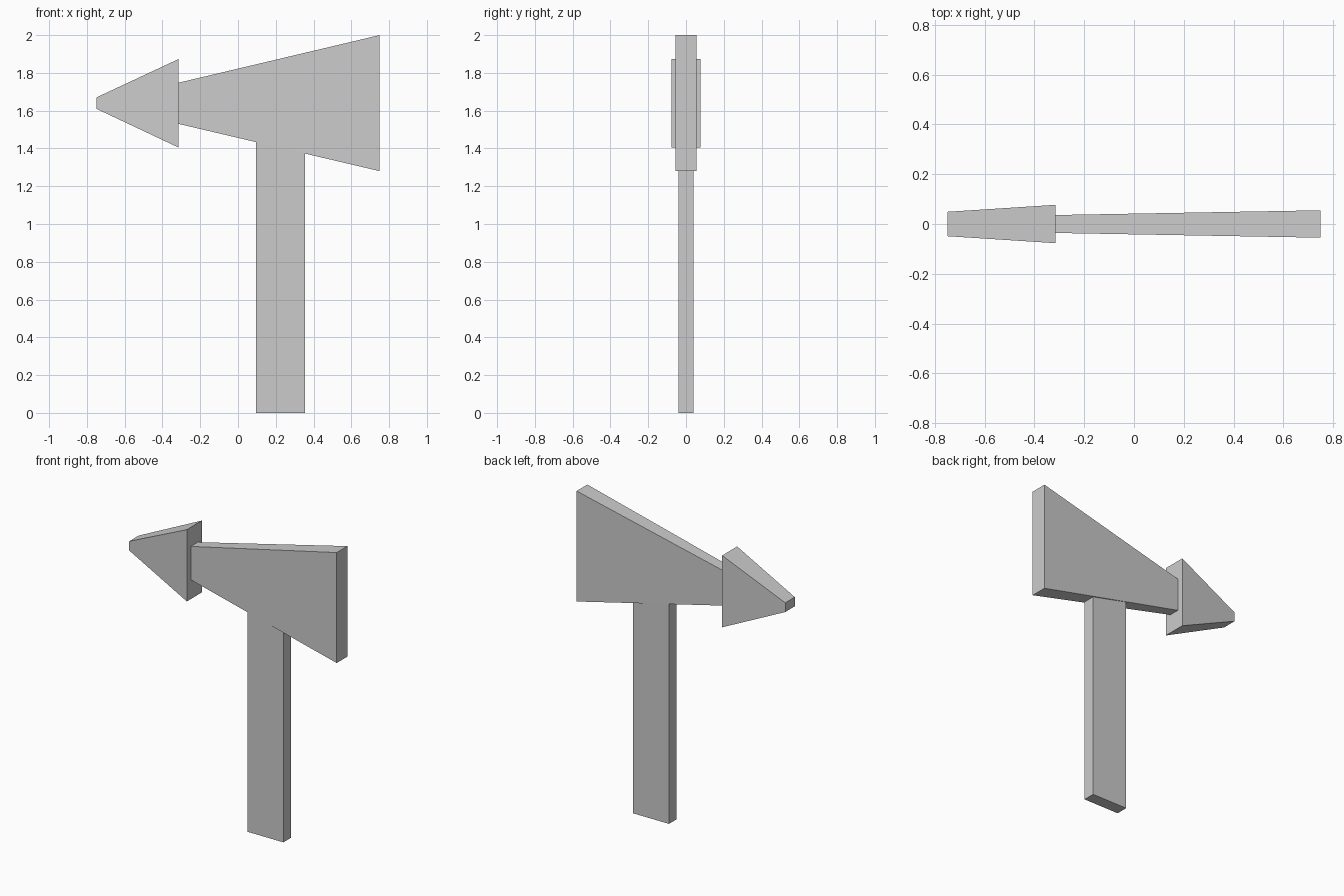
import bpy
import bmesh

if "Cube" in bpy.data.objects:
    bpy.data.objects.remove(bpy.data.objects["Cube"])


def loft(name, ring_a, ring_b):
    """Solid with flat sides joining two four-point rings."""
    bm = bmesh.new()
    a = [bm.verts.new(p) for p in ring_a]
    b = [bm.verts.new(p) for p in ring_b]
    bm.faces.new(a)
    bm.faces.new(b)
    for i in range(4):
        j = (i + 1) % 4
        bm.faces.new((a[i], a[j], b[j], b[i]))
    bmesh.ops.recalc_face_normals(bm, faces=bm.faces)
    mesh = bpy.data.meshes.new(name)
    bm.to_mesh(mesh)
    bm.free()
    obj = bpy.data.objects.new(name, mesh)
    bpy.context.collection.objects.link(obj)
    return obj


def section(x, half_y, z0, z1):
    """Upright rectangle across the x axis."""
    return [(x, -half_y, z0), (x, half_y, z0), (x, half_y, z1), (x, -half_y, z1)]


# Arrow-shaped tip, blunt at the far end
loft("arrow_tip", section(-0.75, 0.049, 1.61, 1.67),
     section(-0.315, 0.077, 1.405, 1.873))

# Flaring board behind the tip
loft("tapered_board", section(-0.315, 0.036, 1.53, 1.748),
     section(0.75, 0.055, 1.28, 2.0))

# Post, its top cut to follow the board's sloping underside
loft("post", section(0.095, 0.04, 0, 1.434),
     section(0.355, 0.04, 0, 1.373))
